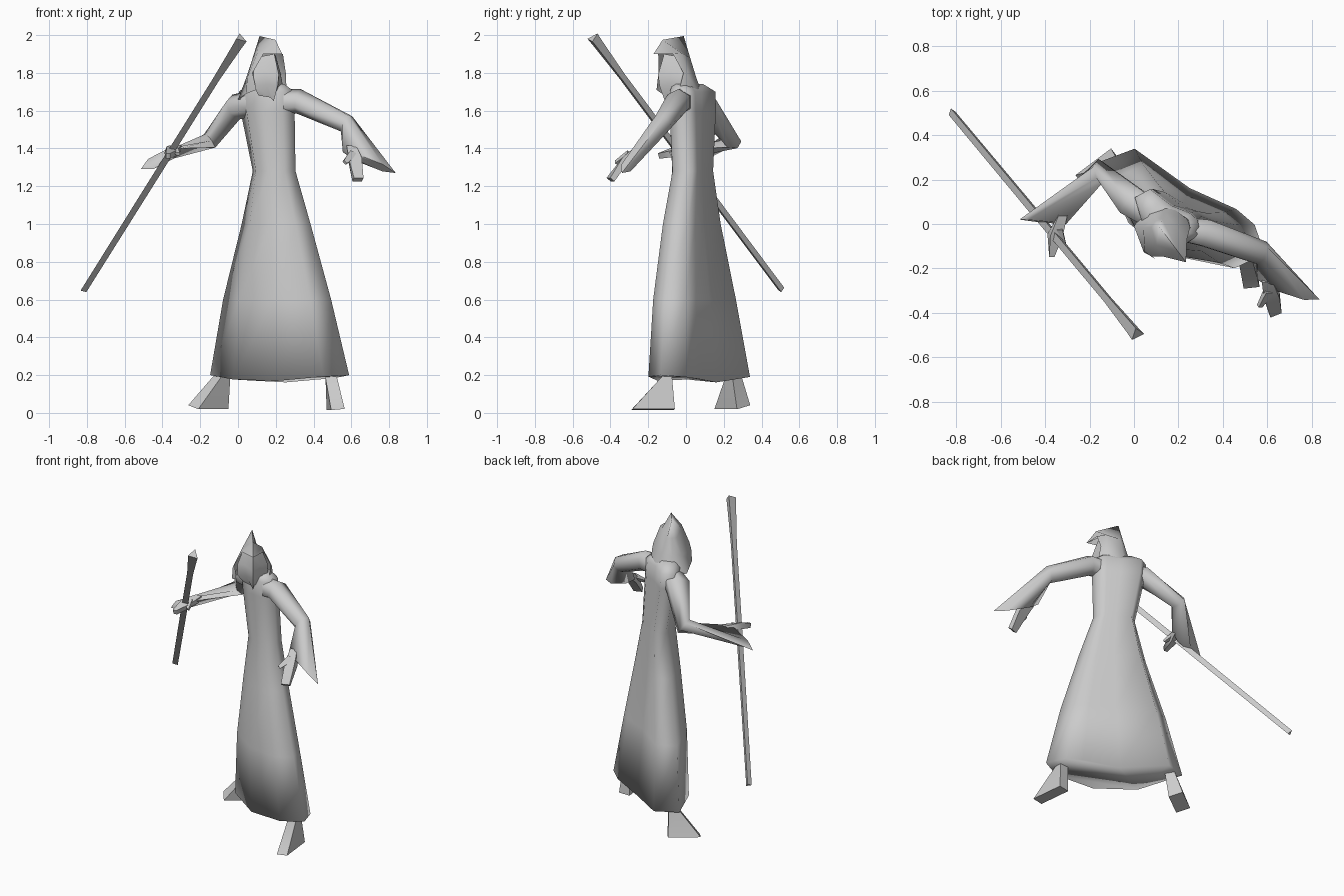
import bpy, bmesh, math
from mathutils import Vector

if "Cube" in bpy.data.objects:
    bpy.data.objects.remove(bpy.data.objects["Cube"])

grey = bpy.data.materials.new("plain grey")
grey.use_nodes = True
grey.diffuse_color = (0.6, 0.6, 0.6, 1)
grey.node_tree.nodes["Principled BSDF"].inputs["Base Color"].default_value = (0.6, 0.6, 0.6, 1)


def finish(name, bm, angle):
    """Clean the mesh, add it to the scene and shade it."""
    bmesh.ops.remove_doubles(bm, verts=bm.verts, dist=0.0005)
    bmesh.ops.recalc_face_normals(bm, faces=bm.faces)
    mesh = bpy.data.meshes.new(name)
    bm.to_mesh(mesh)
    bm.free()
    mesh.materials.append(grey)
    obj = bpy.data.objects.new(name, mesh)
    bpy.context.collection.objects.link(obj)
    bpy.ops.object.select_all(action="DESELECT")
    obj.select_set(True)
    bpy.context.view_layer.objects.active = obj
    bpy.ops.object.shade_smooth_by_angle(angle=math.radians(angle))


def skin(name, rings, closed=True, caps=True, angle=75):
    """Join matching rings of points with faces."""
    bm = bmesh.new()
    rows = [[bm.verts.new(p) for p in ring] for ring in rings]
    n = len(rows[0])
    for low, high in zip(rows, rows[1:]):
        for i in range(n if closed else n - 1):
            j = (i + 1) % n
            bm.faces.new((low[i], low[j], high[j], high[i]))
    if caps:
        bm.faces.new(rows[0])
        bm.faces.new(rows[-1])
    finish(name, bm, angle)


def tube(name, stations, n=6, angle=75):
    """Loft through stations of (centre, half-width vector, half thickness)."""
    rings = []
    last = len(stations) - 1
    for k, (centre, wide, thick) in enumerate(stations):
        along = Vector(stations[min(k + 1, last)][0]) - Vector(stations[max(k - 1, 0)][0])
        c, a = Vector(centre), Vector(wide)
        b = along.cross(a).normalized() * thick
        grow = math.sqrt(2) if n == 4 else 1
        turns = [math.tau * (i + 0.5 * (n == 4)) / n for i in range(n)]
        rings.append([c + (a * math.cos(t) + b * math.sin(t)) * grow for t in turns])
    skin(name, rings, angle=angle)


# Robe: one cross-section, turned to the body and scaled at each height
section = [(-1, 0), (-.42, 1.12), (.23, 1.23), (.8, .72), (1, -.06),
           (.75, -.63), (.5, -.75), (-.04, -.6), (-.76, -.78)]
side, ahead = Vector((.86, -.5, 0)), Vector((-.5, -.86, 0))
levels = [(.218, .07, .2, .425, .16), (.205, .045, .6, .33, .14), (.2, .03, 1, .21, .11),
          (.19, .035, 1.28, .13, .088), (.155, .035, 1.6, .165, .09),
          (.15, .035, 1.7, .17, .085), (.15, .01, 1.74, .11, .06)]
robe = []
for x, y, z, w, d in levels:
    sag = .04 if z < .3 else 0
    robe.append([Vector((x, y, z - sag * (1 - abs(u)))) + side * u * w + ahead * v * d
                 for u, v in section])
skin("robe", robe, angle=115)

# Arms with wide hanging sleeves
tube("left_sleeve", [((.2, -.02, 1.64), (0, 0, .075), .06),
                     ((.32, -.04, 1.65), (.01, 0, .065), .07),
                     ((.575, -.13, 1.53), (.03, .02, .04), .055),
                     ((.695, -.295, 1.325), (.14, -.045, -.055), .035)])
tube("right_sleeve", [((.1, .03, 1.64), (0, 0, .075), .07),
                      ((-.01, .1, 1.62), (-.02, .01, .065), .08),
                      ((-.15, .24, 1.44), (-.03, .02, .035), .055),
                      ((-.41, .01, 1.345), (-.105, .01, -.055), .035)])

# Hands: a palm with fingers, and a thumb
tube("left_hand", [((.6, -.25, 1.4), (.025, 0, 0), .02),
                   ((.62, -.32, 1.34), (.035, 0, 0), .02),
                   ((.635, -.4, 1.235), (.025, .01, 0), .015)], n=4)
tube("left_thumb", [((.61, -.3, 1.37), (.02, 0, -.01), .015),
                    ((.565, -.37, 1.325), (.008, 0, -.008), .008)], n=4)
tube("right_hand", [((-.32, .04, 1.4), (.02, 0, 0), .018),
                    ((-.355, -.05, 1.385), (.028, 0, -.01), .02),
                    ((-.37, -.145, 1.36), (.012, 0, 0), .015)], n=4)
tube("right_thumb", [((-.34, -.02, 1.4), (.018, 0, 0), .015),
                     ((-.315, -.085, 1.37), (.008, 0, 0), .008)], n=4)

# Feet flaring out from narrow ankles
tube("left_foot", [((.49, -.1, .26), (0, -.022, 0), .026),
                   ((.493, -.1, .19), (0, -.026, 0), .03),
                   ((.517, -.175, .018), (.012, -.112, 0), .036)], n=4)
tube("right_foot", [((-.07, .25, .26), (-.022, -.017, 0), .026),
                    ((-.085, .25, .19), (-.026, -.02, 0), .03),
                    ((-.157, .245, .03), (-.08, -.06, 0), .045)], n=4)

# Staff, thicker toward its head
top, end = Vector((.015, -.495, 1.985)), Vector((-.82, .505, .65))
across = Vector((.85, 0, -.53))
tube("staff", [(top.lerp(end, t), across * r, r)
               for t, r in ((0, .036), (.03, .032), (.16, .022), (.5, .022), (1, .02))], n=3, angle=40)

# Hood and face, mirrored about the direction of the gaze
head = Vector((.15, -.06, 0))
gaze, ear = Vector((.6, -.8, 0)), Vector((.8, .6, 0))


def mirrored(half):
    """Turn centre-to-side points into a full left-to-right row."""
    full = [(-l, f, z) for l, f, z in reversed(half[1:])] + half
    return [head + ear * l + gaze * f + Vector((0, 0, z)) for l, f, z in full]


hood = [[(0, .14, 1.9), (.065, .06, 1.9), (.11, .025, 1.8), (.1, .045, 1.71)],
        [(0, .08, 1.975), (.06, 0, 1.905), (.12, -.01, 1.77), (.125, -.01, 1.69)],
        [(0, -.06, 1.995), (.03, -.08, 1.88), (.06, -.1, 1.77), (.09, -.13, 1.66)],
        [(0, -.06, 1.995), (0, -.09, 1.88), (0, -.12, 1.77), (0, -.16, 1.66)]]
skin("hood", [mirrored(row) for row in hood], closed=False, caps=False)

face = [[(0, .07, 1.9), (.04, .03, 1.89), (.06, 0, 1.88)],
        [(0, .11, 1.79), (.045, .06, 1.81), (.09, .005, 1.8)],
        [(0, .1, 1.73), (.04, .06, 1.74), (.095, .02, 1.73)],
        [(0, .065, 1.65), (.01, .05, 1.67), (.06, .01, 1.68)]]
skin("face", [mirrored(row) for row in face], closed=False, caps=False)
